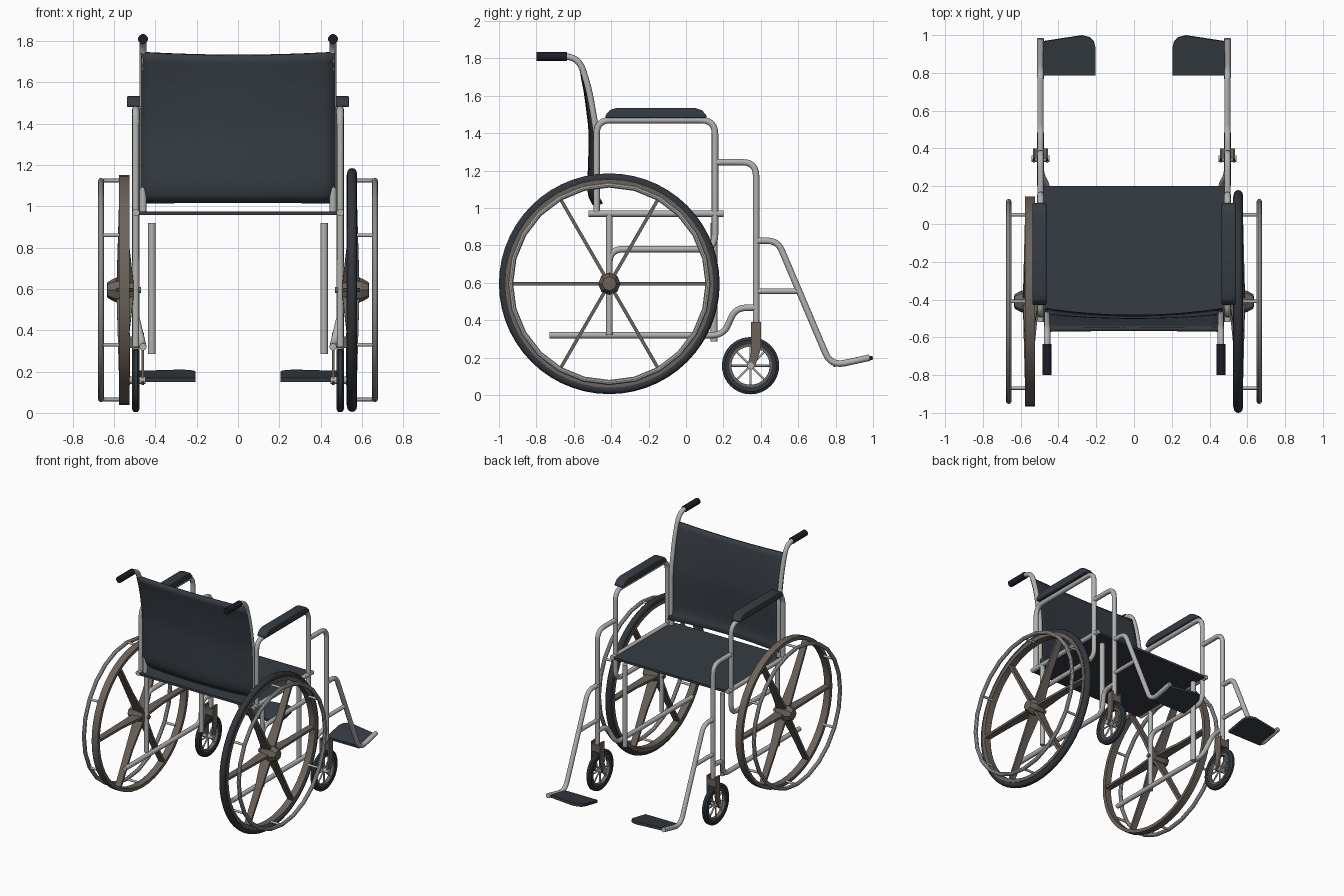
import bpy, bmesh, math
from mathutils import Vector

if "Cube" in bpy.data.objects:
    bpy.data.objects.remove(bpy.data.objects["Cube"])

def material(name, rgb):
    m = bpy.data.materials.new(name)
    m.diffuse_color = (*rgb, 1)
    m.use_nodes = True
    m.node_tree.nodes["Principled BSDF"].inputs["Base Color"].default_value = m.diffuse_color
    return m

METAL = material("light grey metal", (0.44, 0.45, 0.44))
BROWN = material("brown grey plastic", (0.15, 0.125, 0.105))
SLATE = material("dark slate vinyl", (0.036, 0.045, 0.056))
RUBBER = material("dark rubber", (0.030, 0.038, 0.047))
GRIP = material("black grip", (0.012, 0.012, 0.020))

def finish(name, bm, mat, mirror=True, bevel=0, angle=35):
    bmesh.ops.recalc_face_normals(bm, faces=bm.faces)
    me = bpy.data.meshes.new(name)
    bm.to_mesh(me)
    bm.free()
    me.materials.append(mat)
    me.shade_smooth()
    me.set_sharp_from_angle(angle=math.radians(angle))
    ob = bpy.data.objects.new(name, me)
    bpy.context.collection.objects.link(ob)
    if bevel:
        b = ob.modifiers.new("bevel", 'BEVEL')
        b.width, b.segments = bevel, 3
    if mirror:
        ob.modifiers.new("mirror", 'MIRROR')
    return ob

def fillet(pts, rad, n=6):
    """Round the inner corners of a path."""
    out = [pts[0]]
    for a, p, b in zip(pts, pts[1:], pts[2:]):
        da, db = a - p, b - p
        d = min(rad, da.length * 0.49, db.length * 0.49)
        s, e = p + da.normalized() * d, p + db.normalized() * d
        for i in range(n + 1):
            t = i / n
            out.append(s * (1 - t) ** 2 + p * 2 * t * (1 - t) + e * t * t)
    return out + [pts[-1]]

def tube(name, pts, r=0.0175, mat=METAL, rad=0.075, sides=12):
    path = fillet([Vector(p) for p in pts], rad)
    bm = bmesh.new()
    rings, u = [], None
    for i, p in enumerate(path):
        t = (path[min(i + 1, len(path) - 1)] - path[max(i - 1, 0)]).normalized()
        if u is None:
            u = t.orthogonal()
        u = (u - t * u.dot(t)).normalized()
        v = t.cross(u)
        rings.append([bm.verts.new(p + r * (u * math.cos(a) + v * math.sin(a)))
                      for a in (2 * math.pi * k / sides for k in range(sides))])
    for A, B in zip(rings, rings[1:]):
        for k in range(sides):
            j = (k + 1) % sides
            bm.faces.new((A[k], A[j], B[j], B[k]))
    bm.faces.new(rings[0])
    bm.faces.new(rings[-1])
    return finish(name, bm, mat, angle=50)

def lathe(name, prof, cy, cz, mat, ring=True, n=40, mirror=True):
    """Turn an (x, radius) profile about an x-direction axle."""
    bm = bmesh.new()
    rows = [[bm.verts.new((x, cy + r * math.cos(a), cz + r * math.sin(a))) for x, r in prof]
            for a in (2 * math.pi * i / n for i in range(n))]
    m = len(prof)
    for i in range(n):
        A, B = rows[i], rows[(i + 1) % n]
        for k in range(m if ring else m - 1):
            j = (k + 1) % m
            bm.faces.new((A[k], A[j], B[j], B[k]))
    if not ring:
        bm.faces.new([row[0] for row in rows])
        bm.faces.new([row[-1] for row in rows])
    return finish(name, bm, mat, mirror)

def circle(cx, cr, r, n=12):
    return [(cx + r * math.cos(2 * math.pi * i / n), cr + r * math.sin(2 * math.pi * i / n)) for i in range(n)]

def prism(name, pts, axis, mat, bevel=0, mirror=True):
    """Extrude a closed outline by a vector."""
    bm = bmesh.new()
    f = bm.faces.new([bm.verts.new(p) for p in pts])
    ext = bmesh.ops.extrude_face_region(bm, geom=[f])
    bmesh.ops.translate(bm, vec=axis, verts=[v for v in ext['geom'] if isinstance(v, bmesh.types.BMVert)])
    return finish(name, bm, mat, mirror, bevel)

def side_path(x, yz):
    return [(x, y, z) for y, z in yz]

X, XI = 0.495, 0.46

# Frame tubes
back = [(-0.79, 1.81), (-0.575, 1.81), (-0.52, 1.64), (-0.478, 1.40), (-0.478, 0.97)]
tube("back_post", side_path(XI, back))
tube("push_grip", side_path(XI, [(-0.80, 1.81), (-0.635, 1.81)]), r=0.024, mat=GRIP)
tube("arm_frame", side_path(X, [(-0.478, 0.97), (-0.478, 1.47), (0.155, 1.47), (0.155, 0.78),
                                (-0.41, 0.78), (-0.41, 0.60)]))
tube("seat_rail", side_path(X, [(-0.52, 0.97), (0.20, 0.97)]))
tube("rear_post", side_path(X, [(-0.41, 0.97), (-0.41, 0.32)]))
tube("inner_front_post", side_path(0.417, [(0.15, 0.92), (0.15, 0.285)]), r=0.019)
tube("lower_rail", [(XI, -0.73, 0.32), (XI, 0.20, 0.32), (X, 0.265, 0.465), (X, 0.375, 0.468)], rad=0.06)
tube("front_post", side_path(X, [(0.155, 1.245), (0.375, 1.245), (0.375, 0.34)]))
tube("footrest_hanger", side_path(X, [(0.375, 0.825), (0.49, 0.825), (0.775, 0.155), (0.982, 0.20)]))
tube("footrest_brace", side_path(X, [(0.375, 0.555), (0.598, 0.555)]), r=0.015)

# Footplates, tilted up toward the toe
plate = [(0.485, 0.79), (0.205, 0.79), (0.205, 0.94), (0.213, 0.97), (0.235, 0.99), (0.275, 1.0), (0.485, 0.968)]
prism("footplate", [(x, y, 0.15 + (y - 0.79) * 0.19) for x, y in plate], (0, -0.003, 0.02), SLATE)

# Seat and armrest pads
prism("seat", [(-0.48, -0.52, 0.958), (0.48, -0.52, 0.958), (0.48, 0.20, 0.958), (-0.48, 0.20, 0.958)],
      (0, 0, 0.017), SLATE, mirror=False)
pad = [(-0.43, 1.48), (-0.43, 1.498), (-0.405, 1.525), (-0.37, 1.535), (0.05, 1.535), (0.085, 1.523),
       (0.11, 1.495), (0.11, 1.48)]
prism("armrest_pad", side_path(0.464, pad), (0.073, 0, 0), SLATE, bevel=0.012)

# Backrest: sling that follows the posts and bows rearward lower down
curve = fillet([Vector((0, y, z)) for y, z in back], 0.075)
def post_y(z):
    for a, b in zip(curve, curve[1:]):
        if b.z <= z <= a.z and a.z > b.z:
            return a.y + (b.y - a.y) * (a.z - z) / (a.z - b.z)
    return -0.478
bm = bmesh.new()
NX, NZ = 16, 18
grid = []
for j in range(NZ + 1):
    t = j / NZ
    row = []
    for i in range(NX + 1):
        s = 2 * i / NX - 1
        z = 1.02 + t * (0.725 - 0.012 * (1 - s * s))
        bow = 0.036 * (1 - s * s) * (1 - t) ** 0.6
        curl = 0.03 * max(0, 1 - t / 0.12) ** 2
        row.append(bm.verts.new((s * 0.47, post_y(z) - bow + curl - 0.006, z)))
    grid.append(row)
for A, B in zip(grid, grid[1:]):
    for i in range(NX):
        bm.faces.new((A[i], A[i + 1], B[i + 1], B[i]))
rest = finish("backrest", bm, SLATE, mirror=False)
sol = rest.modifiers.new("thickness", 'SOLIDIFY')
sol.thickness, sol.offset = 0.022, 0

# Large wheels; only the +x one carries a tyre
WY, WZ = -0.41, 0.595
lathe("wheel_tyre", circle(0.552, 0.566, 0.024), WY, WZ, RUBBER, n=56, mirror=False)
lathe("wheel_rim", [(0.525, 0.53), (0.525, 0.556), (0.577, 0.556), (0.577, 0.53)], WY, WZ, BROWN, n=48)
lathe("hand_rim", circle(0.663, 0.528, 0.0145, 10), WY, WZ, METAL, n=24)
lathe("wheel_hub", [(0.505, 0.045), (0.58, 0.06), (0.60, 0.056), (0.632, 0.038), (0.634, 0.028)], WY, WZ,
      BROWN, ring=False, n=8)
lathe("wheel_axle", [(0.47, 0.015), (0.58, 0.015)], WY, WZ, BROWN, ring=False, n=12)
for k in range(6):
    a = k * math.pi / 3
    d, p = Vector((0, math.cos(a), math.sin(a))), Vector((0, -math.sin(a), math.cos(a)))
    c = Vector((0, WY, WZ)) - p * 0.009
    prism("wheel_spoke", [c + d * r + Vector((x, 0, 0)) for x, r in
                          ((0.505, 0.03), (0.588, 0.03), (0.575, 0.535), (0.53, 0.535), (0.527, 0.25))],
          p * 0.018, BROWN)
    b = a + math.pi / 6
    y, z = WY + 0.53 * math.cos(b), WZ + 0.53 * math.sin(b)
    tube("hand_rim_strut", [(0.57, y, z), (0.66, y, z)], r=0.009, sides=8)

# Casters with forks
CY, CZ = 0.345, 0.157
lathe("caster_tyre", [(X - 0.018, 0.115), (X - 0.019, 0.138), (X - 0.009, 0.153), (X + 0.009, 0.153),
                      (X + 0.019, 0.138), (X + 0.018, 0.115)], CY, CZ, RUBBER)
lathe("caster_rim", [(X - 0.015, 0.102), (X - 0.015, 0.118), (X + 0.015, 0.118), (X + 0.015, 0.102)], CY, CZ, BROWN)
lathe("caster_hub", [(X - 0.047, 0.018), (X + 0.047, 0.018)], CY, CZ, METAL, ring=False, n=12)
for k in range(8):
    a = k * math.pi / 4
    tube("caster_spoke", [(X, CY, CZ), (X, CY + 0.108 * math.cos(a), CZ + 0.108 * math.sin(a))], r=0.006, sides=8)
arm = [(0.347, 0.39), (0.40, 0.39), (0.40, 0.245), (0.368, 0.15), (0.345, 0.135), (0.325, 0.15), (0.347, 0.225)]
for x in (X - 0.04, X + 0.028):
    prism("fork_arm", side_path(x, arm), (0.012, 0, 0), BROWN)
prism("fork_crown", side_path(X - 0.03, [(0.347, 0.315), (0.40, 0.315), (0.40, 0.37), (0.347, 0.37)]),
      (0.06, 0, 0), BROWN)
